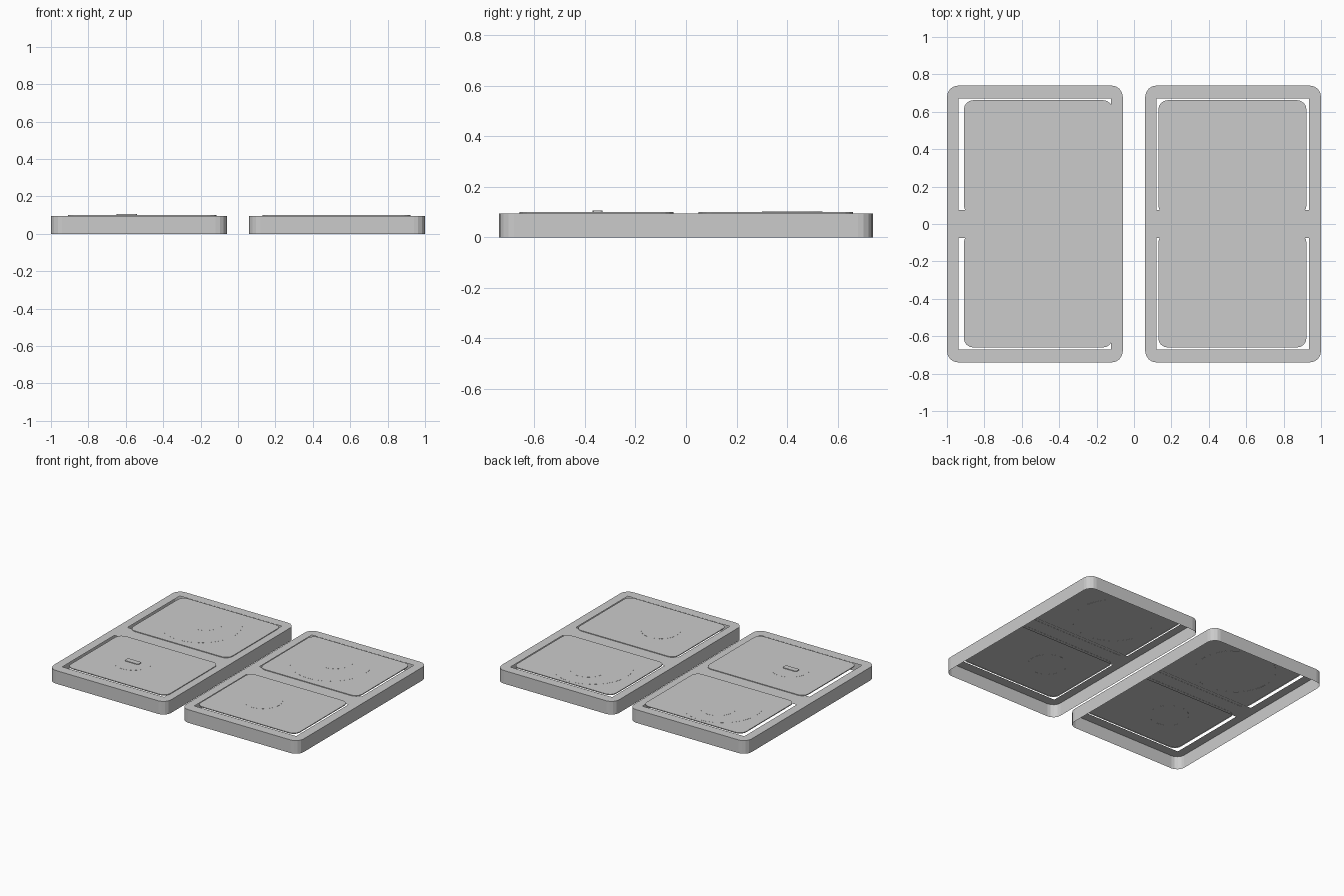
import bpy, bmesh, math
from mathutils import Vector

if "Cube" in bpy.data.objects:
    bpy.data.objects.remove(bpy.data.objects["Cube"])


def finish(bm, name):
    me = bpy.data.meshes.new(name)
    bm.normal_update()
    bm.to_mesh(me)
    bm.free()
    ob = bpy.data.objects.new(name, me)
    bpy.context.collection.objects.link(ob)
    return ob


def rounded(x0, x1, y0, y1, r, seg=4):
    # counter-clockwise rounded rectangle outline
    pts = []
    for cx, cy, a in ((x1 - r, y1 - r, 0), (x0 + r, y1 - r, 90),
                      (x0 + r, y0 + r, 180), (x1 - r, y0 + r, 270)):
        for i in range(seg + 1):
            t = math.radians(a + 90 * i / seg)
            pts.append((cx + r * math.cos(t), cy + r * math.sin(t)))
    return pts


def circle(cx, cy, r, n=32):
    return [(cx + r * math.cos(2 * math.pi * i / n),
             cy + r * math.sin(2 * math.pi * i / n)) for i in range(n)]


def loop(bm, pts, z):
    vs = [bm.verts.new((x, y, z)) for x, y in pts]
    return vs, [bm.edges.new((vs[i - 1], vs[i])) for i in range(len(vs))]


def skirt(bm, top, low):
    for i in range(len(top)):
        bm.faces.new((low[i - 1], low[i], top[i], top[i - 1]))


def shell(name, pts, z0, z1):
    # cap with side walls, open underneath
    bm = bmesh.new()
    top, _ = loop(bm, pts, z1)
    low, _ = loop(bm, pts, z0)
    bm.faces.new(top)
    skirt(bm, top, low)
    return finish(bm, name)


def tray(name, x0, x1, hx0, hx1):
    # hollow tray: outer walls and a top sheet with two openings
    bm = bmesh.new()
    outline = rounded(x0, x1, -0.74, 0.74, 0.06)
    top, edges = loop(bm, outline, 0.095)
    for y0, y1 in ((-0.67, -0.075), (0.075, 0.672)):
        edges += loop(bm, [(hx0, y0), (hx1, y0), (hx1, y1), (hx0, y1)], 0.095)[1]
    bmesh.ops.triangle_fill(bm, use_beauty=True, use_dissolve=False,
                            edges=edges, normal=Vector((0, 0, 1)))
    low, _ = loop(bm, outline, 0.0)
    skirt(bm, top, low)
    return finish(bm, name)


# side, tray x range, opening x range, panel x range
SIDES = (("left", -1.0, -0.06, -0.937, -0.122, -0.91, -0.115),
         ("right", 0.06, 1.0, 0.12, 0.935, 0.13, 0.922))

for side, x0, x1, hx0, hx1, px0, px1 in SIDES:
    tray(side + "_tray_frame", x0, x1, hx0, hx1)
    mid = (px0 + px1) / 2 - 0.04
    # raised panels sitting in the openings
    for pos, y0, y1 in (("front", -0.66, -0.05), ("back", 0.05, 0.662)):
        shell(f"{side}_{pos}_panel", rounded(px0, px1, y0, y1, 0.05), 0.094, 0.1)
    # very shallow round reliefs on the panels
    shell(side + "_front_disc", circle(mid - 0.04, -0.35, 0.13), 0.0995, 0.1005)
    shell(side + "_back_wide_disc", circle(mid, 0.37, 0.27), 0.0995, 0.1005)
    shell(side + "_back_small_disc", circle(mid, 0.42, 0.12), 0.1, 0.101)

# small raised block on the left front panel
shell("small_block", rounded(-0.65, -0.54, -0.37, -0.33, 0.01, 2), 0.1, 0.105)
